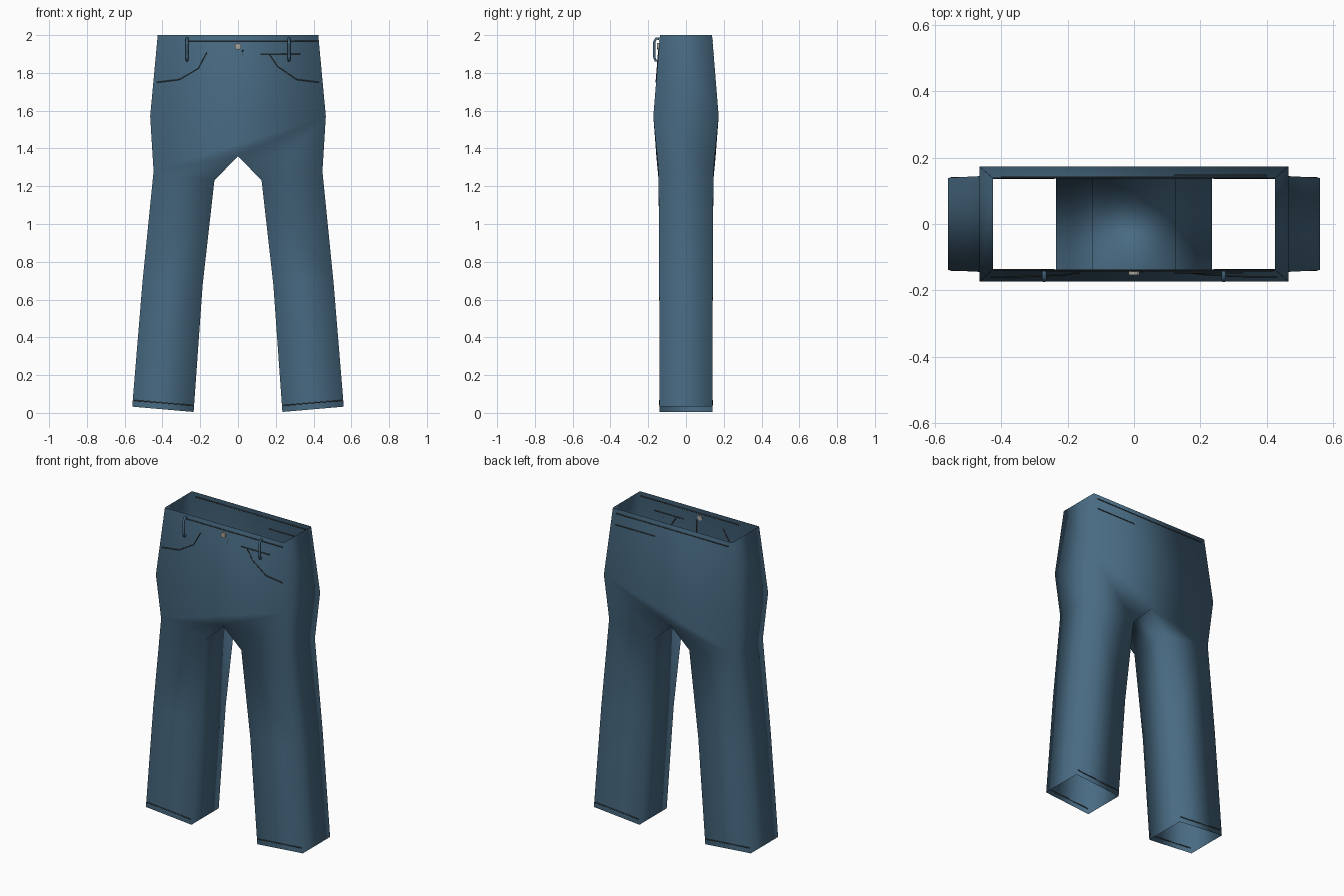
import bpy, bmesh, math

if "Cube" in bpy.data.objects:
    bpy.data.objects.remove(bpy.data.objects["Cube"])

def material(name, rgb):
    m = bpy.data.materials.new(name)
    m.diffuse_color = (*rgb, 1)
    m.use_nodes = True
    m.node_tree.nodes["Principled BSDF"].inputs["Base Color"].default_value = m.diffuse_color
    return m

denim = material("denim", (0.065, 0.145, 0.225))
thread = material("thread", (0.045, 0.05, 0.05))
metal = material("metal", (0.4, 0.38, 0.34))

# Trousers: open box-section shell
bm = bmesh.new()

def ring(points):
    # (x, z, half depth) outline points -> front and back vertices
    return [[bm.verts.new((x, s * d, z)) for x, z, d in points] for s in (-1, 1)]

waist = ring([(-0.425, 2.0, 0.138), (0.425, 2.0, 0.138)])
hips = ring([(-0.465, 1.57, 0.173), (0.465, 1.57, 0.173)])
crotch = ring([(0, 1.36, 0.157)])
leg_rows = [(0.125, 1.23, 0.447, 1.28, 0.145),
            (0.187, 0.68, 0.505, 0.70, 0.142),
            (0.235, 0.005, 0.56, 0.033, 0.139)]
legs = {s: [ring([(s * xi, zi, d), (s * xo, zo, d)]) for xi, zi, xo, zo, d in leg_rows]
        for s in (-1, 1)}

def bridge(a, b):
    # Join two four-cornered rings
    la = [a[0][0], a[0][1], a[1][1], a[1][0]]
    lb = [b[0][0], b[0][1], b[1][1], b[1][0]]
    for i in range(4):
        j = (i + 1) % 4
        bm.faces.new((la[i], la[j], lb[j], lb[i]))

bridge(waist, hips)
for s in (-1, 1):
    for a, b in zip(legs[s], legs[s][1:]):
        bridge(a, b)
    top = legs[s][0]
    side = 0 if s < 0 else 1
    bm.faces.new((hips[0][side], hips[1][side], top[1][1], top[0][1]))
    bm.faces.new((crotch[0][0], crotch[1][0], top[1][0], top[0][0]))
for f in (0, 1):
    (hl, hr), (c,) = hips[f], crotch[f]
    (il, ol), (ir, outer) = legs[-1][0][f], legs[1][0][f]
    for face in ((hl, hr, ol), (ol, hr, c), (ol, c, il), (hr, outer, ir, c)):
        bm.faces.new(face)
bmesh.ops.recalc_face_normals(bm, faces=bm.faces)
me = bpy.data.meshes.new("trousers")
bm.to_mesh(me)
bm.free()
me.materials.append(denim)
for p in me.polygons:
    p.use_smooth = True
bpy.context.collection.objects.link(bpy.data.objects.new("trousers", me))

def depth(z):
    # Half depth of the cloth at height z
    if z > 1.57:
        return 0.173 - 0.035 * (z - 1.57) / 0.43
    return 0.139 + 0.003 * z

def cord(name, pts, radius, mat):
    cu = bpy.data.curves.new(name, 'CURVE')
    cu.dimensions = '3D'
    cu.bevel_depth = radius
    cu.bevel_resolution = 1
    cu.use_fill_caps = True
    sp = cu.splines.new('POLY')
    sp.points.add(len(pts) - 1)
    for p, co in zip(sp.points, pts):
        p.co = (*co, 1)
    cu.materials.append(mat)
    bpy.context.collection.objects.link(bpy.data.objects.new(name, cu))

def seam(name, pts, side=-1):
    cord(name, [(x, side * depth(z), z) for x, z in pts], 0.003, thread)

# Seams
seam("front_waist_seam", [(-0.28, 1.97), (0.42, 1.97)])
seam("fly_seam", [(0.025, 1.92), (0.025, 1.56)])
seam("left_pocket_seam", [(-0.43, 1.75), (-0.31, 1.765), (-0.21, 1.825), (-0.165, 1.91)])
seam("right_pocket_seam", [(0.43, 1.75), (0.31, 1.765), (0.21, 1.835), (0.17, 1.895)])
seam("small_pocket_seam", [(0.12, 1.9), (0.33, 1.9)])
seam("back_waist_seam", [(-0.4, 1.97), (0.4, 1.97)], 1)
seam("yoke_seam", [(0.12, 1.9), (0.4, 1.9)], 1)
for s in (-1, 1):
    for side in (-1, 1):
        seam("hem_seam", [(s * 0.24, 0.04), (s * 0.55, 0.066)], side)

# Belt loops
for s in (-1, 1):
    cord("belt_loop", [(s * 0.27, y, z) for y, z in
         ((-0.142, 1.98), (-0.158, 1.982), (-0.168, 1.965),
          (-0.168, 1.885), (-0.162, 1.865), (-0.148, 1.865))], 0.007, denim)

# Button
bpy.ops.mesh.primitive_cylinder_add(vertices=12, radius=0.017, depth=0.014,
                                    location=(0, -0.146, 1.94),
                                    rotation=(math.pi / 2, 0, 0))
button = bpy.context.object
button.name = "button"
button.data.materials.append(metal)
